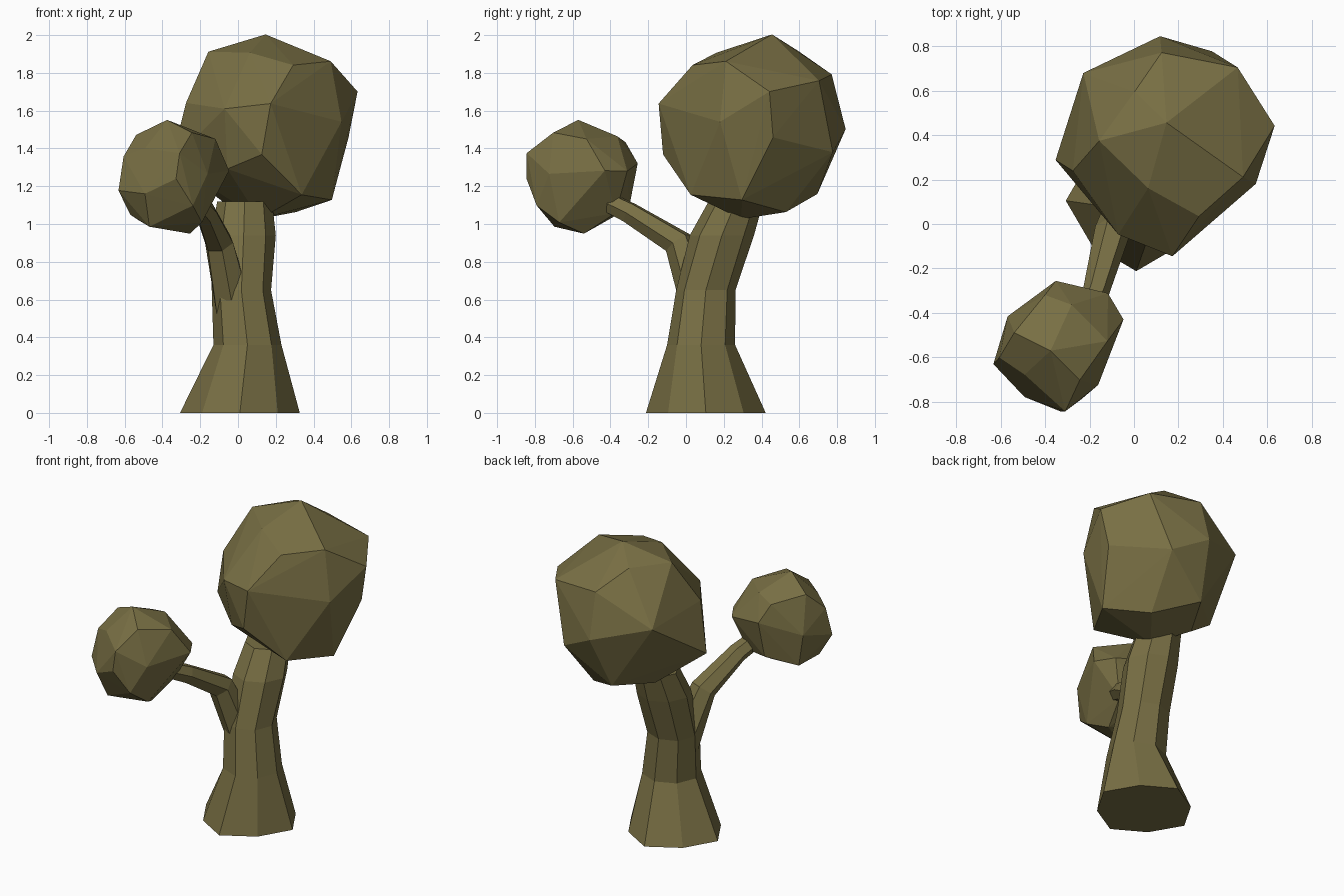
import bpy
import bmesh
from math import cos, sin, tau
from mathutils import Matrix, Vector

default_cube = bpy.data.objects.get("Cube")
if default_cube:
    bpy.data.objects.remove(default_cube, do_unlink=True)

# One olive colour for the whole tree
OLIVE = (0.19, 0.16, 0.058, 1.0)
olive = bpy.data.materials.new("olive")
olive.use_nodes = True
olive.diffuse_color = OLIVE
shader = next(n for n in olive.node_tree.nodes if n.type == "BSDF_PRINCIPLED")
shader.inputs["Base Color"].default_value = OLIVE


def finish(name, bm):
    """Turn a bmesh into a flat shaded, coloured object."""
    bmesh.ops.recalc_face_normals(bm, faces=bm.faces)
    mesh = bpy.data.meshes.new(name)
    bm.to_mesh(mesh)
    bm.free()
    mesh.materials.append(olive)
    obj = bpy.data.objects.new(name, mesh)
    bpy.context.scene.collection.objects.link(obj)
    return obj


def limb(name, path, sides, follow):
    """Loft polygon rings along a path of (x, y, z, even radius, odd radius),
    the two radii alternating around the ring.

    With follow set, each ring turns square to the path;
    otherwise all rings stay level."""
    bm = bmesh.new()
    centres = [Vector(p[:3]) for p in path]
    last = len(path) - 1
    rings = []
    for i, centre in enumerate(centres):
        radii = path[i][3:]
        side, depth = Vector((1, 0, 0)), Vector((0, 1, 0))
        if follow:
            along = centres[min(i + 1, last)] - centres[max(i - 1, 0)]
            side = along.cross(Vector((0, 0, 1))).normalized()
            depth = side.cross(along).normalized()
        ring = []
        for k in range(sides):
            angle = tau * k / sides
            offset = side * cos(angle) + depth * sin(angle)
            ring.append(bm.verts.new(centre + offset * radii[k % 2]))
        rings.append(ring)
    for low, high in zip(rings, rings[1:]):
        for k in range(sides):
            n = (k + 1) % sides
            bm.faces.new((low[k], low[n], high[n], high[k]))
    bm.faces.new(rings[0])
    bm.faces.new(rings[-1])
    return finish(name, bm)


def crown(name, centre, radius, up, back, nudges):
    """Round the corners of a once divided cube into a ball, turn it, push
    some corners out of true and wrap the lot in a faceted skin.
    Nudges are keyed by the corner's cube site."""
    z_axis = Vector(up).normalized()
    x_axis = Vector(back).cross(z_axis).normalized()
    y_axis = z_axis.cross(x_axis)
    turn = Matrix((x_axis, y_axis, z_axis)).transposed()
    steps = (-1, 0, 1)
    sites = [(i, j, k) for i in steps for j in steps for k in steps if i or j or k]
    bm = bmesh.new()
    for site in sites:
        nudge = Vector(nudges.get(site, (0, 0, 0)))
        ball = turn @ Vector(site).normalized() * radius
        bm.verts.new(Vector(centre) + ball + nudge)
    bmesh.ops.convex_hull(bm, input=bm.verts[:])
    loose = [v for v in bm.verts if not v.link_faces]
    bmesh.ops.delete(bm, geom=loose, context="VERTS")
    return finish(name, bm)


# Trunk: flared foot with blunted corners, leaning back into the large crown
limb("trunk", [
    (0.01, 0.105, 0, 0.317, 0.283),
    (0.05, 0.08, 0.36, 0.18, 0.18),
    (0.018, 0.105, 0.65, 0.157, 0.16),
    (0.03, 0.19, 0.94, 0.17, 0.165),
    (0.035, 0.265, 1.12, 0.145, 0.14),
], sides=8, follow=False)

# Branch: reaching forward to the small crown
limb("branch", [
    (-0.01, 0.1, 0.5, 0.11, 0.11),
    (-0.1, -0.04, 0.9, 0.08, 0.08),
    (-0.17, -0.3, 1.06, 0.06, 0.06),
    (-0.22, -0.42, 1.12, 0.055, 0.055),
], sides=6, follow=True)

# Large crown above the trunk
crown("large_crown", (0.14, 0.35, 1.52), 0.485,
      up=(-0.24, -0.41, 0.88), back=(0.55, 0.69, 0.47), nudges={
    (0, 0, 1): (0.04, 0.01, -0.04),
    (0, 0, -1): (0.05, -0.02, -0.03),
    (0, 1, 1): (-0.1, 0.01, 0.02),
    (1, 0, 0): (0.02, 0.12, 0.05),
    (-1, 0, 0): (0.02, 0.04, 0.05),
    (0, 1, 0): (0.06, 0.02, 0.01),
    (-1, 0, 1): (0.06, -0.04, 0.07),
    (1, 0, 1): (-0.04, 0.03, 0.04),
    (1, -1, 0): (-0.1, -0.03, 0.03),
    (1, 1, 0): (0.03, 0.06, 0.04),
    (-1, 1, 0): (0.07, -0.02, 0.09),
    (-1, -1, 0): (-0.03, -0.03, -0.05),
    (0, -1, 0): (0.07, 0, 0),
    (0, -1, 1): (0.06, -0.02, -0.05),
    (0, 1, -1): (-0.06, 0.05, 0),
    (1, -1, 1): (0.03, -0.02, 0.02),
    (-1, -1, 1): (0.03, 0.03, -0.01),
    (1, 1, 1): (0.04, -0.05, -0.02),
    (1, 1, -1): (0, -0.03, 0.07),
    (1, -1, -1): (0.06, -0.08, 0.03),
    (-1, 1, -1): (-0.02, 0.02, 0.08),
    (-1, -1, -1): (0.09, 0, -0.04),
    (1, 0, -1): (0, 0.01, -0.07),
    (0, -1, -1): (0.08, 0.04, -0.03),
    (-1, 0, -1): (0.11, 0, -0.08),
})

# Small crown at the end of the branch
crown("small_crown", (-0.345, -0.555, 1.25), 0.303,
      up=(-0.1, -0.05, 0.99), back=(0.59, 0.81, 0.1), nudges={
    (0, 0, -1): (0.06, 0, 0),
    (1, 0, 1): (-0.05, -0.01, 0.01),
    (0, 1, 1): (-0.04, 0.03, -0.02),
    (-1, 0, 1): (0, -0.05, 0.02),
    (0, -1, 1): (0, 0.06, -0.04),
    (1, -1, 1): (0.015, -0.035, -0.04),
    (-1, -1, 1): (0, 0, -0.04),
    (1, 0, 0): (-0.06, 0.01, 0),
    (1, 1, 0): (0, 0.08, 0),
    (0, 1, 0): (0.05, 0, 0),
    (-1, 1, 0): (0.04, 0, 0.06),
    (-1, 0, 0): (0.02, -0.04, 0),
    (-1, -1, 0): (0.01, -0.03, -0.04),
    (0, -1, 0): (0.03, 0.02, -0.06),
    (1, -1, 0): (-0.03, 0.01, 0),
    (1, 1, -1): (-0.06, -0.05, 0.03),
    (1, -1, -1): (0.05, 0, 0.03),
    (0, -1, -1): (-0.02, 0.02, -0.03),
    (-1, 0, -1): (-0.04, 0, 0),
    (1, 0, -1): (-0.04, 0, -0.04),
})
